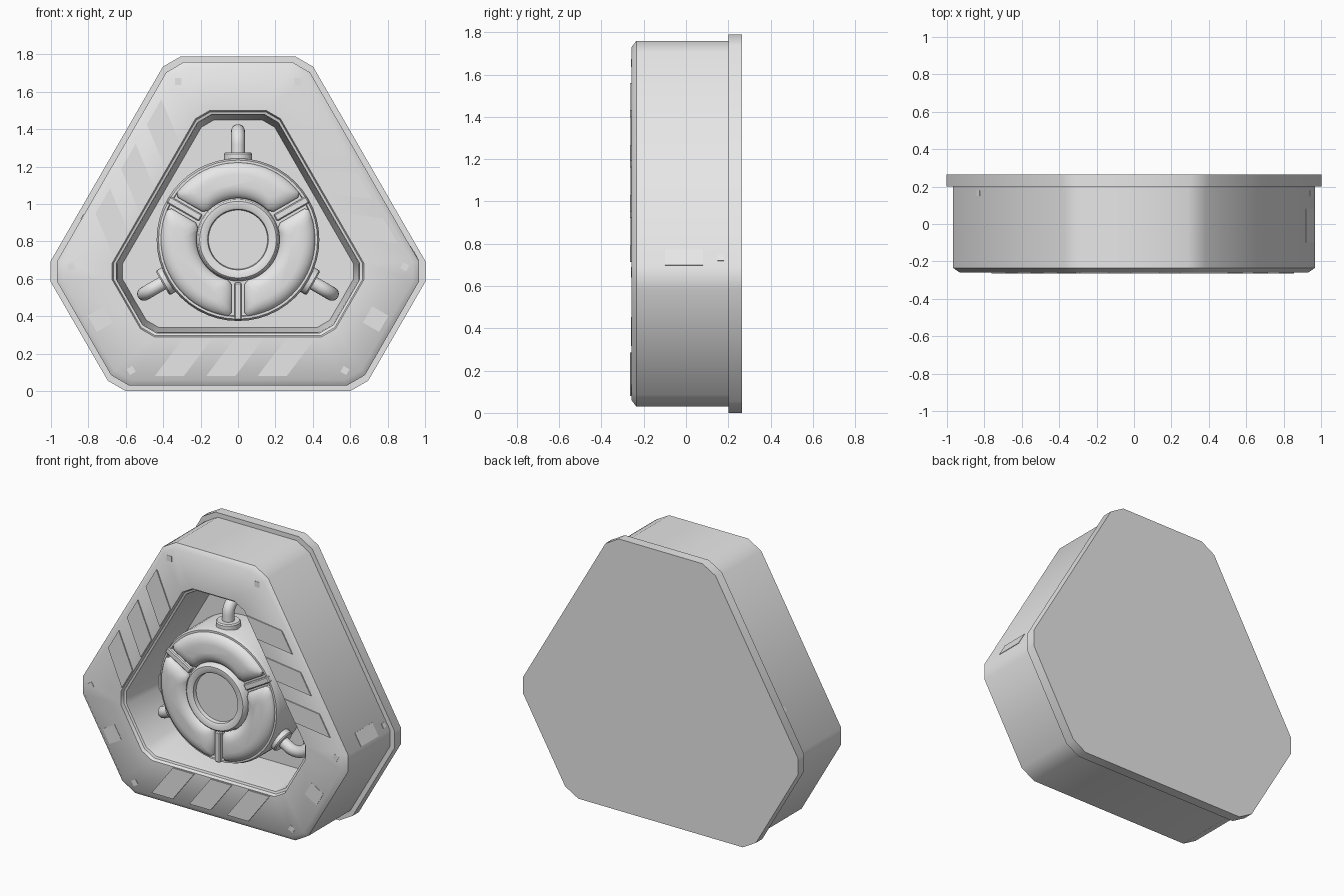
import bpy, bmesh
from math import sin, cos, asin, pi, radians
from mathutils import Vector

if "Cube" in bpy.data.objects:
    bpy.data.objects.remove(bpy.data.objects["Cube"])

MID = 0.81        # height of the centre axis
FLOOR = 0.06      # depth of the cavity floor
ARMS = [radians(a) for a in (90, 210, 330)]    # short sides and pipes
SIDES = [radians(a) for a in (-90, 30, 150)]   # long sides and ribs

grey = bpy.data.materials.new("light_grey")
grey.use_nodes = True
grey.diffuse_color = (0.8, 0.8, 0.8, 1)
grey.node_tree.nodes["Principled BSDF"].inputs["Base Color"].default_value = (0.8, 0.8, 0.8, 1)


def pt(u, v, y, a):
    """Point u outwards and v sideways along direction a, at depth y."""
    return Vector((u * cos(a) - v * sin(a), y, MID + u * sin(a) + v * cos(a)))


def loft(name, rings, smooth=40):
    """Skin a list of equal rings and cap both ends."""
    bm = bmesh.new()
    rows = [[bm.verts.new(p) for p in ring] for ring in rings]
    n = len(rows[0])
    for lo, hi in zip(rows, rows[1:]):
        for i in range(n):
            j = (i + 1) % n
            bm.faces.new((lo[i], lo[j], hi[j], hi[i]))
    bm.faces.new(rows[0])
    bm.faces.new(rows[-1])
    bmesh.ops.recalc_face_normals(bm, faces=bm.faces)
    mesh = bpy.data.meshes.new(name)
    bm.to_mesh(mesh)
    bm.free()
    mesh.materials.append(grey)
    ob = bpy.data.objects.new(name, mesh)
    bpy.context.collection.objects.link(ob)
    bpy.ops.object.select_all(action='DESELECT')
    ob.select_set(True)
    bpy.context.view_layer.objects.active = ob
    if smooth:
        bpy.ops.object.shade_smooth_by_angle(angle=radians(smooth))
    return ob


def hexagon(offset, y, cut):
    """Triangle with cut-off corners, each remaining corner chamfered."""
    near, far = 0.78 + offset, 0.95 + offset
    half = (near - far / 2) / sin(pi / 3)
    corners = [pt(far, s * half, y, a) for a in ARMS for s in (-1, 1)]
    ring = []
    for i, c in enumerate(corners):
        for other in (corners[i - 1], corners[(i + 1) % 6]):
            ring.append(c + (other - c).normalized() * cut)
    return ring


def prism(name, a, outline, y0, y1):
    return loft(name, [[pt(u, v, y, a) for u, v in outline] for y in (y0, y1)], 0)


def rect(u, v, du, dv):
    return [(u - du, v - dv), (u + du, v - dv), (u + du, v + dv), (u - du, v + dv)]


def circle(r, y, n=48):
    return [pt(r, 0, y, 2 * pi * i / n) for i in range(n)]


# Housing: back plate and hollow frame
loft("back_plate", [hexagon(0.03, y, 0.064) for y in (0.2, 0.265)])
frame = [(0, 0.2, 0.064), (0, -0.235, 0.064), (-0.03, -0.258, 0.06),
         (-0.26, -0.258, 0.05), (-0.267, -0.235, 0.05), (-0.28, -0.23, 0.05),
         (-0.285, -0.2, 0.05), (-0.31, FLOOR, 0.045)]
loft("frame", [hexagon(*ring) for ring in frame])

# Round core with a raised hub ring and recessed centre
core = [(0.435, FLOOR), (0.435, -0.18), (0.425, -0.205), (0.412, -0.205),
        (0.408, -0.19), (0.222, -0.19), (0.215, -0.232), (0.205, -0.242),
        (0.172, -0.242), (0.162, -0.235), (0.158, -0.21), (0.01, -0.21)]
loft("core", [circle(r, y) for r, y in core])


def petal_ring(inset, y, a, steps=20):
    """Outline of a ring sector whose ends run parallel to the ribs."""
    r0, r1, gap, cut = 0.222 + inset, 0.412 - inset, 0.034 + inset, 0.02

    def arc(r, trim):
        h = pi / 3 - asin((gap + trim) / r)
        return [pt(r, 0, y, a + h * (2 * i / steps - 1)) for i in range(steps + 1)]

    def side(r, s):
        return pt(r, 0, y, a + s * (pi / 3 - asin(gap / r)))

    return (arc(r1, cut) + [side(r1 - cut, 1), side(r0 + cut, 1)]
            + arc(r0, cut)[::-1] + [side(r0 + cut, -1), side(r1 - cut, -1)])


# Three padded segments
pad = [(0, -0.185), (0, -0.21), (0.008, -0.222), (0.025, -0.235),
       (0.045, -0.243), (0.065, -0.246)]
for k, a in enumerate(ARMS):
    loft(f"core_pad_{k + 1}", [petal_ring(i, y, a) for i, y in pad])

# Ribs between the pads
for k, a in enumerate(SIDES):
    rib = prism(f"core_rib_{k + 1}", a, rect(0.33, 0, 0.1, 0.02), -0.18, -0.218)
    bevel = rib.modifiers.new("bevel", 'BEVEL')
    bevel.width = 0.006

# Elbow pipes with a collar on the core and a flange on the floor
PIPE_Y, BEND = -0.1, 0.07


def tube_ring(u, y, tilt, r, a, n=20):
    """Circle across a path; tilt 0 runs outwards and 90 degrees runs back."""
    ring = []
    for i in range(n):
        t = 2 * pi * i / n
        c = r * cos(t)
        ring.append(pt(u - c * sin(tilt), r * sin(t), y + c * cos(tilt), a))
    return ring


for k, a in enumerate(ARMS):
    path = [(0.4, PIPE_Y, 0)]
    for i in range(9):
        t = pi / 2 * i / 8
        path.append((0.51 + BEND * sin(t), PIPE_Y + BEND * (1 - cos(t)), t))
    path.append((0.58, FLOOR + 0.01, pi / 2))
    loft(f"pipe_{k + 1}", [tube_ring(u, y, t, 0.037, a) for u, y, t in path])
    collar = [(0.4, 0.075), (0.458, 0.075), (0.466, 0.068)]
    loft(f"pipe_collar_{k + 1}", [tube_ring(u, PIPE_Y, 0, r, a, 28) for u, r in collar])
    loft(f"pipe_floor_flange_{k + 1}",
         [tube_ring(0.58, y, pi / 2, 0.066, a, 28) for y in (FLOOR + 0.01, FLOOR - 0.008)])

# Thin plates on the front: slanted stripes and corner marks
for k, a in enumerate(SIDES):
    for m in (-1, 0, 1):
        v = m * 0.275 - 0.015
        stripe = [(0.525, v), (0.525, v + 0.155), (0.73, v), (0.73, v - 0.155)]
        prism(f"stripe_{k + 1}_{m + 2}", a, stripe, -0.257, -0.265)
for k, a in enumerate(ARMS):
    for s, label in ((-1, "a"), (1, "b")):
        prism(f"corner_mark_{k + 1}{label}", a, rect(0.845, s * 0.32, 0.018, 0.018),
              -0.257, -0.26)
    if k:
        prism(f"square_mark_{k}", a, rect(0.85, 0, 0.05, 0.05), -0.257, -0.26)

# Small plates on the outer walls
prism("side_panel", SIDES[1], rect(0.78, -0.535, 0.003, 0.045), -0.1, 0.08)
prism("right_side_tab", SIDES[2], rect(0.78, 0.31, 0.004, 0.015), 0.15, 0.18)
prism("left_side_tab", SIDES[1], rect(0.78, -0.54, 0.004, 0.015), 0.15, 0.18)
